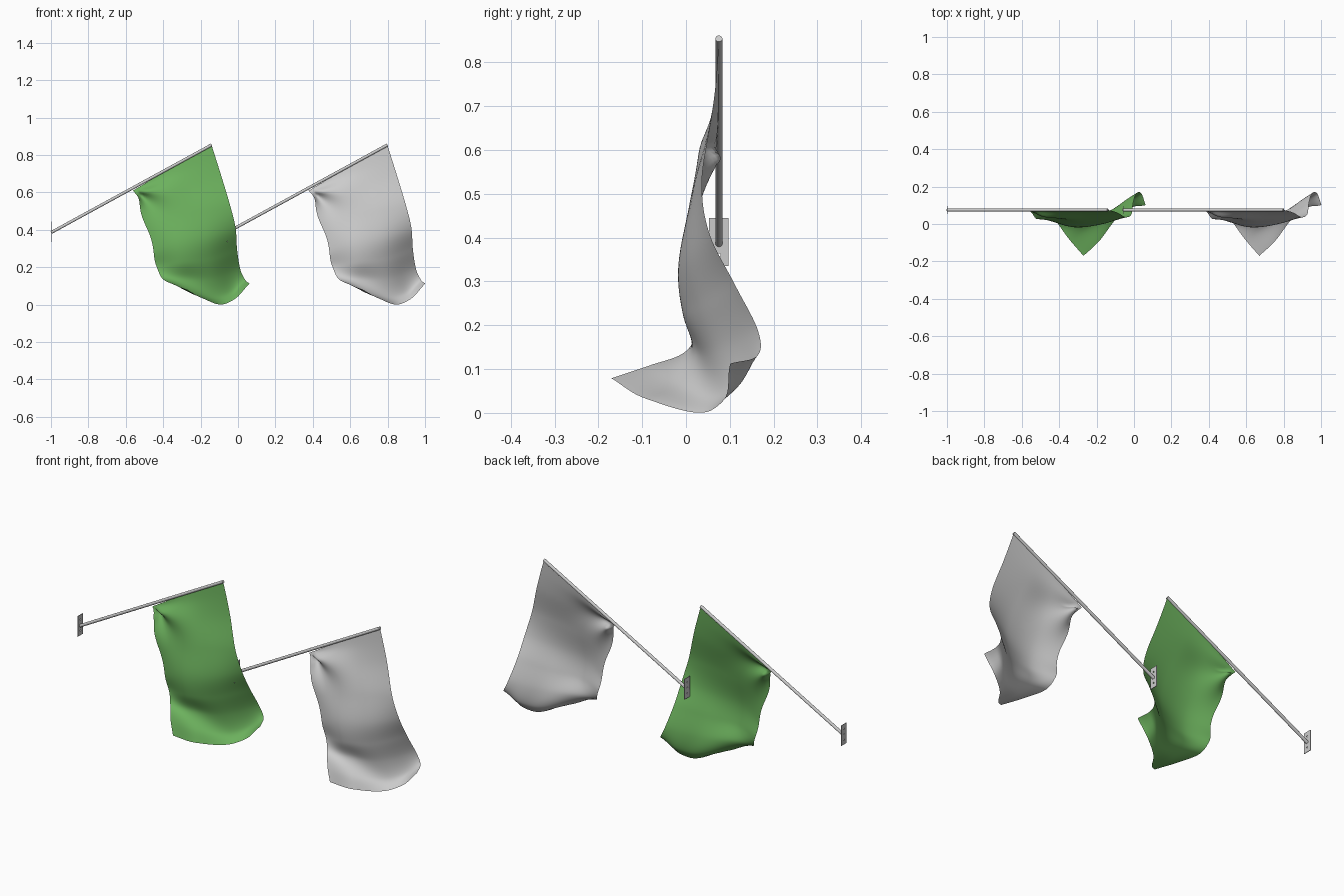
import bpy, math
from mathutils import Vector

if "Cube" in bpy.data.objects:
    bpy.data.objects.remove(bpy.data.objects["Cube"])

OFFSET = 0.94          # distance between the two flags
POLE_A, POLE_B = Vector((-0.998, 0.075, 0.386)), Vector((-0.141, 0.075, 0.854))

# Cloth guide curves: four columns from pole to free edge
COLUMNS = [
    [(-.562, .07, .609), (-.525, .045, .53), (-.488, .032, .41), (-.452, .022, .29),
     (-.436, .032, .205), (-.405, .0, .14), (-.345, -.083, .108), (-.27, -.17, .079)],
    [(-.415, .075, .698), (-.385, .04, .6), (-.35, .005, .46), (-.32, -.018, .33),
     (-.30, -.007, .225), (-.28, .022, .135), (-.245, -.015, .066), (-.185, -.09, .032)],
    [(-.278, .075, .776), (-.25, .052, .64), (-.2, .015, .5), (-.17, -.002, .36),
     (-.155, .026, .24), (-.135, .065, .135), (-.10, .08, .05), (-.07, .052, .004)],
    [(-.141, .075, .852), (-.09, .062, .69), (-.042, .037, .53), (-.013, .053, .41),
     (-.005, .11, .295), (.012, .163, .19), (.039, .163, .132), (.062, .1, .114)],
]


def spline(pts, t):
    """Catmull-Rom point at t in 0..1."""
    n = len(pts) - 1
    i = min(int(t * n), n - 1)
    f = t * n - i
    p1, p2 = pts[i], pts[i + 1]
    p0 = pts[i - 1] if i > 0 else p1 * 2 - p2
    p3 = pts[i + 2] if i + 2 <= n else p2 * 2 - p1
    return 0.5 * (p1 * 2 + (p2 - p0) * f + (p0 * 2 - p1 * 5 + p2 * 4 - p3) * f * f
                  + (p1 * 3 - p0 - p2 * 3 + p3) * f ** 3)


def cloth_point(u, v):
    cols = [spline([Vector(p) for p in c], v) for c in COLUMNS]
    p = spline(cols, u)
    # gathered folds fanning out of the low pole corner
    d = p - Vector(COLUMNS[0][0])
    r = math.hypot(d.x, d.z)
    ang = math.atan2(d.z, d.x)
    fade = min(1, r / 0.04) * math.exp(-r / 0.14) * min(1, v * 14)
    p.y -= 0.036 * fade * math.cos(ang * 5)
    # small ripple on the gathered side edge
    p.x += 0.012 * math.exp(-u * 9) * math.sin(v * 22) * (1 - v) ** 2
    # rounded sag of the lower hem toward the far corner
    hem = max(0, v - 0.6) / 0.4
    bump = math.exp(-((u - 0.85) / 0.1) ** 2) * hem
    p.y += 0.01 * bump
    p.z -= 0.012 * bump
    return p


def add_mesh(name, verts, faces):
    me = bpy.data.meshes.new(name)
    me.from_pydata(verts, [], faces)
    ob = bpy.data.objects.new(name, me)
    bpy.context.collection.objects.link(ob)
    return ob


def cylinder(name, a, b, radius, sides=24):
    d = b - a
    bpy.ops.mesh.primitive_cylinder_add(vertices=sides, radius=radius, depth=d.length,
                                        location=(a + b) / 2)
    ob = bpy.context.object
    ob.name = name
    ob.rotation_euler = d.to_track_quat('Z', 'Y').to_euler()
    bpy.ops.object.shade_smooth_by_angle()
    return ob


green = bpy.data.materials.new("green_cloth")
green.diffuse_color = (0.15, 0.44, 0.11, 1)
green.use_nodes = True
green.node_tree.nodes["Principled BSDF"].inputs["Base Color"].default_value = green.diffuse_color

NU, NV = 40, 64
grid = [cloth_point(i / NU, j / NV) for j in range(NV + 1) for i in range(NU + 1)]
W = NU + 1
quads = [(j * W + i, (j + 1) * W + i, (j + 1) * W + i + 1, j * W + i + 1)
         for j in range(NV) for i in range(NU)]

for k, label in enumerate(("green", "plain")):
    shift = Vector((OFFSET * k, 0, 0))
    # Hanging cloth
    flag = add_mesh(label + "_flag", [p + shift for p in grid], quads)
    flag.data.shade_smooth()
    if k == 0:
        flag.data.materials.append(green)
    # Slanted pole
    cylinder(label + "_pole", POLE_A + shift, POLE_B + shift, 0.008)
    # Wall plate with two screw holes
    bpy.ops.mesh.primitive_cube_add(size=1, location=Vector((-0.9985, 0.075, 0.39)) + shift)
    plate = bpy.context.object
    plate.name = label + "_wall_plate"
    plate.scale = (0.003, 0.045, 0.11)
    for z in (0.36, 0.42):
        c = Vector((-0.9985, 0.075, z)) + shift
        e = Vector((0.01, 0, 0))
        cutter = cylinder("screw_hole_cutter", c - e, c + e, 0.004, 16)
        cutter.hide_render = True
        cutter.hide_viewport = True
        mod = plate.modifiers.new("screw_hole", 'BOOLEAN')
        mod.operation = 'DIFFERENCE'
        mod.object = cutter
